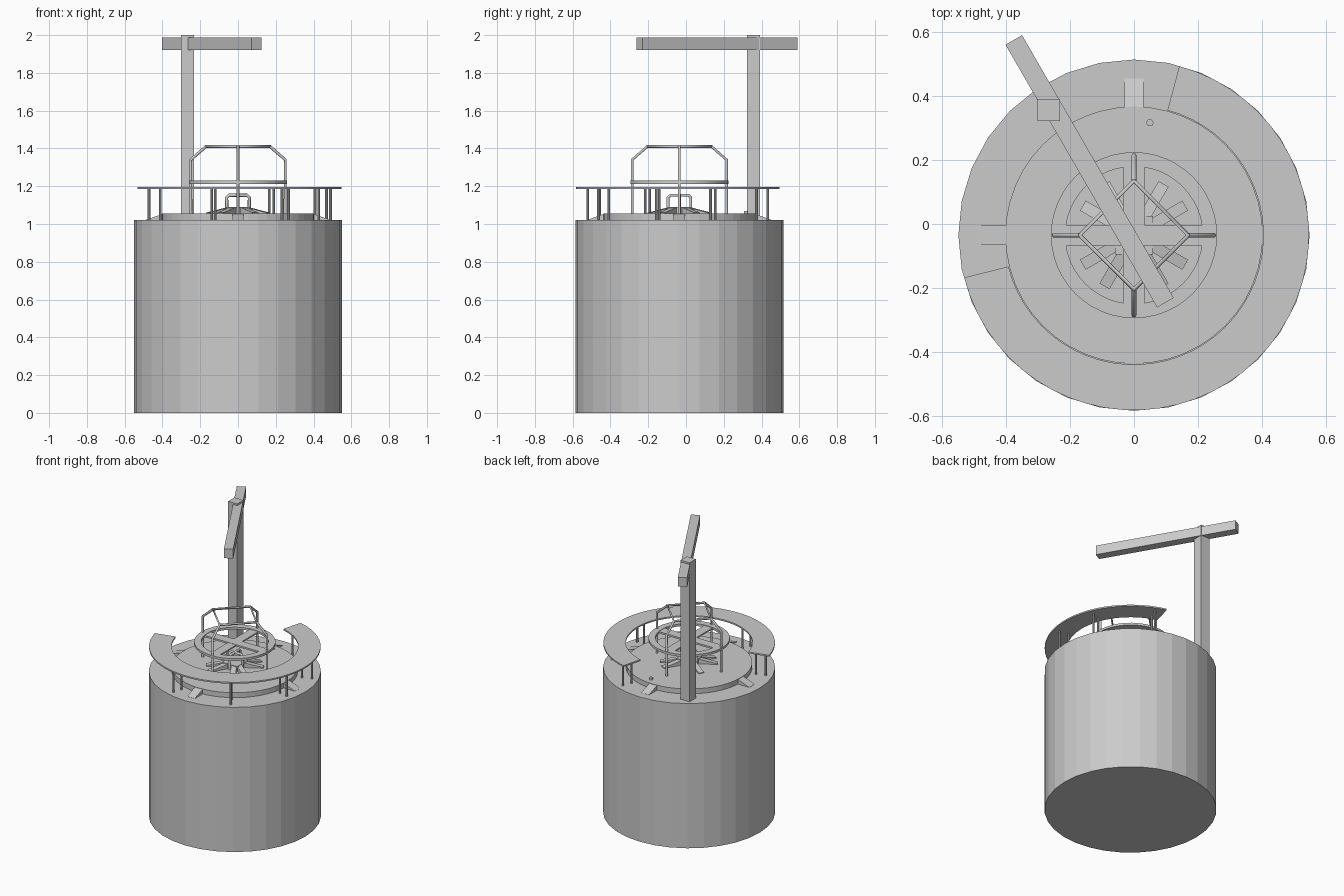
import bpy, bmesh, math
from mathutils import Vector, Matrix

if "Cube" in bpy.data.objects:
    bpy.data.objects.remove(bpy.data.objects["Cube"])

CY = -0.035          # centre line of the round base
mat = bpy.data.materials.new("plain_grey")
mat.diffuse_color = (0.6, 0.6, 0.6, 1)
mat.use_nodes = True
mat.node_tree.nodes["Principled BSDF"].inputs["Base Color"].default_value = mat.diffuse_color


def finish(name, bm, smooth=False):
    bmesh.ops.recalc_face_normals(bm, faces=bm.faces)
    me = bpy.data.meshes.new(name)
    bm.to_mesh(me)
    bm.free()
    me.materials.append(mat)
    ob = bpy.data.objects.new(name, me)
    bpy.context.collection.objects.link(ob)
    if smooth:
        for p in me.polygons:
            p.use_smooth = True
        me.set_sharp_from_angle(angle=math.radians(35))
    return ob


def box(name, centre, size, angle=0):
    bm = bmesh.new()
    bmesh.ops.create_cube(bm, size=1, matrix=Matrix.Translation(centre)
                          @ Matrix.Rotation(angle, 4, 'Z') @ Matrix.Diagonal((*size, 1)))
    return finish(name, bm)


def cylinder(name, x, y, z0, z1, r, n=32):
    bm = bmesh.new()
    bmesh.ops.create_cone(bm, cap_ends=True, segments=n, radius1=r, radius2=r, depth=z1 - z0,
                          matrix=Matrix.Translation((x, y, (z0 + z1) / 2)))
    return finish(name, bm, n < 16)


def tube(name, pts, r, closed=False):
    cu = bpy.data.curves.new(name, 'CURVE')
    cu.dimensions = '3D'
    cu.bevel_depth = r
    cu.bevel_resolution = 1
    cu.use_fill_caps = True
    s = cu.splines.new('POLY')
    s.points.add(len(pts) - 1)
    for p, c in zip(s.points, pts):
        p.co = (*c, 1)
    s.use_cyclic_u = closed
    cu.materials.append(mat)
    ob = bpy.data.objects.new(name, cu)
    bpy.context.collection.objects.link(ob)


def polar(r, deg, z):
    a = math.radians(deg)
    return Vector((r * math.cos(a), CY + r * math.sin(a), z))


def band(name, r0, r1, z0, z1, a0, a1, n):
    """Flat ring or ring sector with a rectangular section."""
    full = abs(a1 - a0) >= 360
    bm = bmesh.new()
    rows = [[bm.verts.new(polar(r, a0 + (a1 - a0) * i / n, z))
             for r, z in ((r0, z0), (r1, z0), (r1, z1), (r0, z1))]
            for i in range(n if full else n + 1)]
    for i in range(n):
        a, b = rows[i], rows[(i + 1) % len(rows)]
        for k in range(4):
            bm.faces.new((a[k], a[(k + 1) % 4], b[(k + 1) % 4], b[k]))
    if not full:
        bm.faces.new(rows[0])
        bm.faces.new(rows[-1])
    return finish(name, bm, True)


def wedge(name, deg, r0, r1, w, z0, h0, h1):
    """Radial ramp, height h0 at r0 falling to h1 at r1."""
    bm = bmesh.new()
    t = polar(1, deg + 90, 0) - Vector((0, CY, 0))
    vs = [[bm.verts.new(polar(r, deg, z) + t * s * w / 2)
           for r, z in ((r0, z0), (r1, z0), (r1, h1), (r0, h0))] for s in (-1, 1)]
    bm.faces.new(vs[0])
    bm.faces.new(vs[1])
    for k in range(4):
        j = (k + 1) % 4
        bm.faces.new((vs[0][k], vs[0][j], vs[1][j], vs[1][k]))
    return finish(name, bm)


# base drum and raised round deck with four ramps
cylinder("base_drum", 0, CY, 0, 1.02, 0.55)
cylinder("raised_deck", 0, CY, 1.01, 1.055, 0.403, 48)
for q in range(4):
    wedge("ramp", q * 90, 0.395, 0.49, 0.06, 1.015, 1.055, 1.021)
cylinder("deck_knob", 0.05, 0.317, 1.05, 1.07, 0.011, 12)

# curved counter on paired posts
band("curved_counter", 0.405, 0.548, 1.186, 1.196, -166, 75, 40)
for a in (-159, -106, -58, -14, 22, 68):
    for r in (0.44, 0.505):
        p = polar(r, a, 0)
        cylinder("counter_post", p.x, p.y, 1.02, 1.19, 0.007, 8)

# inner ring with cross arms
band("inner_ring", 0.215, 0.26, 1.213, 1.229, 0, 360, 48)
box("cross_arm_x", (0, CY, 1.221), (0.434, 0.065, 0.012))
box("cross_arm_y", (0, CY, 1.220), (0.065, 0.434, 0.010))

# tubular cage
for q in range(4):
    a = q * 90
    tube("cage_post", [polar(0.25, a, 1.05), polar(0.25, a, 1.34), polar(0.17, a, 1.41)], 0.008)
tube("cage_top", [polar(0.17, q * 90, 1.41) for q in range(4)], 0.008, True)

# centre hub, sloping pads and handle arches
box("centre_hub", (0, CY, 1.07), (0.12, 0.12, 0.04))
for a in (30, 60, 120, 150, 210, 240, 300, 330):
    wedge("sloping_pad", a, 0.06, 0.185, 0.036, 1.05, 1.088, 1.06)
for q in range(2):
    d = Vector((1, 0, 0)) if q == 0 else Vector((0, 1, 0))
    c = Vector((0, CY, 0))
    tube("handle_arch", [c + d * s * w + Vector((0, 0, z)) for s, w, z in
                         ((-1, .06, 1.05), (-1, .06, 1.14), (-1, .048, 1.152),
                          (1, .048, 1.152), (1, .06, 1.14), (1, .06, 1.05))], 0.009)

# mast and boom
box("mast", (-0.267, 0.357, 1.505), (0.07, 0.07, 0.99))
box("boom", (-0.139, 0.165, 1.955), (0.95, 0.06, 0.066), math.radians(-60))
